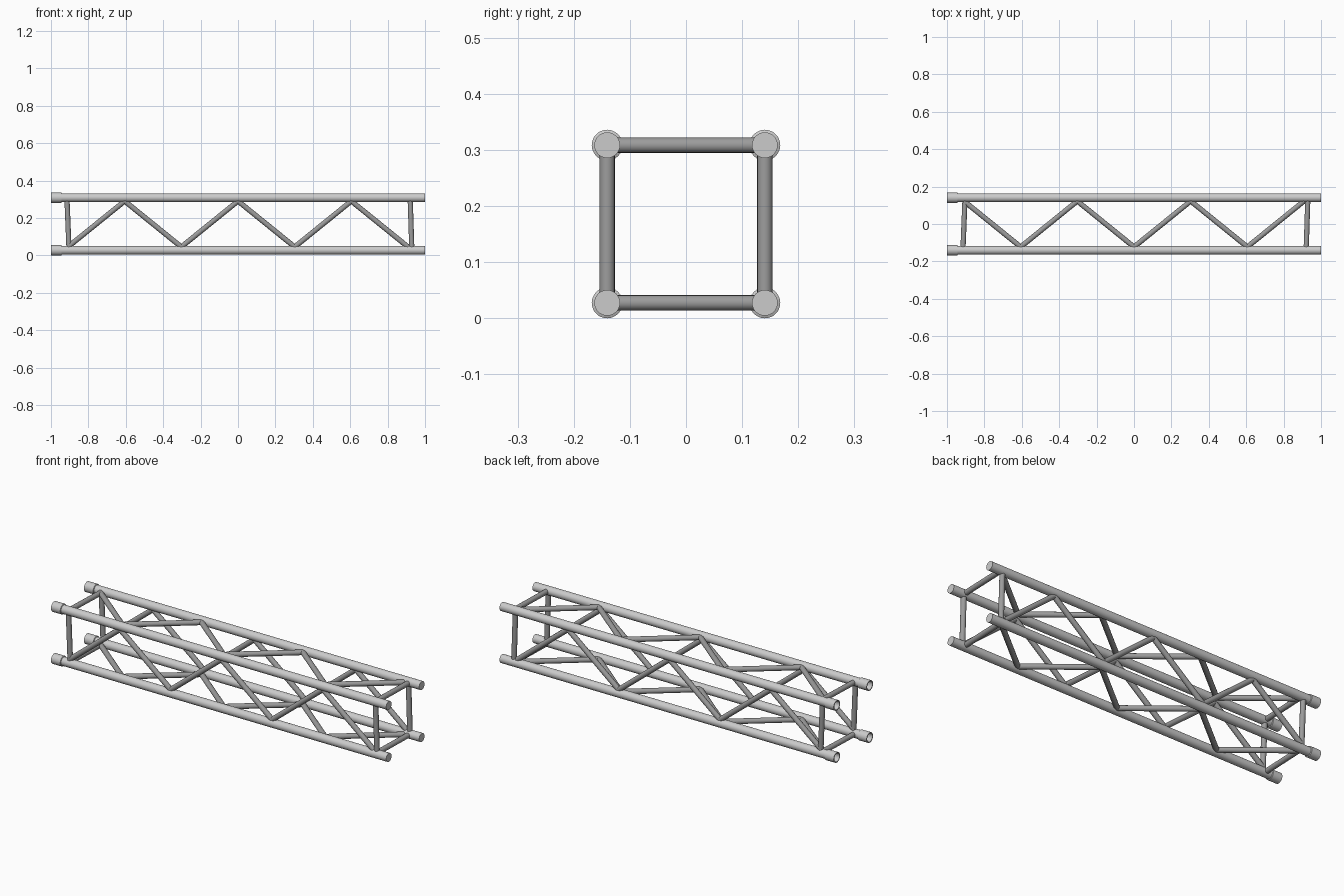
import bpy, bmesh, math
from mathutils import Vector

if "Cube" in bpy.data.objects:
    bpy.data.objects.remove(bpy.data.objects["Cube"])

H = 0.1405                # half spacing of the chord axes
ZC = 0.168                # height of the truss centre line
R_CHORD, R_SLEEVE, R_BORE, R_BRACE = 0.0230, 0.0275, 0.0225, 0.0138
STEP = 0.303              # brace node spacing along x
REACH = H - 0.018         # brace ends sit just inside the chord skin


def grey(name, v):
    mat = bpy.data.materials.new(name)
    mat.diffuse_color = (v, v, v, 1)
    mat.use_nodes = True
    mat.node_tree.nodes["Principled BSDF"].inputs["Base Color"].default_value = mat.diffuse_color
    return mat


CHORD_METAL = grey("chord_metal", 0.54)
BRACE_METAL = grey("brace_metal", 0.33)


def finish(bm, name, mat):
    bmesh.ops.recalc_face_normals(bm, faces=bm.faces)
    mesh = bpy.data.meshes.new(name)
    bm.to_mesh(mesh)
    bm.free()
    mesh.materials.append(mat)
    ob = bpy.data.objects.new(name, mesh)
    bpy.context.collection.objects.link(ob)
    bpy.context.view_layer.objects.active = ob
    ob.select_set(True)
    bpy.ops.object.shade_smooth_by_angle(angle=math.radians(35))
    ob.select_set(False)
    return ob


def lathe_x(name, profile, y, z, sides=32):
    """Revolve (x, radius) points about an axis parallel to x, capping both ends."""
    bm = bmesh.new()
    rings = []
    for x, r in profile:
        rings.append([bm.verts.new((x, y + r * math.cos(2 * math.pi * i / sides),
                                    z + r * math.sin(2 * math.pi * i / sides)))
                      for i in range(sides)])
    for a, b in zip(rings, rings[1:]):
        for i in range(sides):
            j = (i + 1) % sides
            bm.faces.new((a[i], a[j], b[j], b[i]))
    bm.faces.new(rings[0])
    bm.faces.new(rings[-1])
    return finish(bm, name, CHORD_METAL)


def rod(name, a, b, r=R_BRACE, sides=16):
    a, b = Vector(a), Vector(b)
    bm = bmesh.new()
    bmesh.ops.create_cone(bm, cap_ends=True, segments=sides, radius1=r, radius2=r,
                          depth=(b - a).length)
    ob = finish(bm, name, BRACE_METAL)
    ob.location = (a + b) / 2
    ob.rotation_euler = (b - a).to_track_quat('Z', 'Y').to_euler()
    return ob


# Four chords, each with an open socket sleeve at the left end
chord_profile = [(-0.945, R_BORE), (-1.0, R_BORE), (-1.0, R_SLEEVE),
                 (-0.945, R_SLEEVE), (-0.943, R_CHORD), (1.0, R_CHORD)]
for sy, side in ((-1, "front"), (1, "back")):
    for sz, level in ((-1, "bottom"), (1, "top")):
        lathe_x(f"chord_{side}_{level}", chord_profile, sy * H, ZC + sz * H)

# Lacing on the four sides: u runs across each side between its two chords
sides = {
    "front": lambda x, u: (x, -H, ZC + u),
    "back": lambda x, u: (x, H, ZC + u),
    "bottom": lambda x, u: (x, -u, ZC - H),
    "top": lambda x, u: (x, -u, ZC + H),
}
for side, place in sides.items():
    # zigzag diagonals
    for k in range(6):
        s = -1 if k % 2 == 0 else 1
        x = -3 * STEP + k * STEP
        rod(f"diagonal_{side}_{k}", place(x, s * REACH), place(x + STEP, -s * REACH))
    # slightly leaning end posts
    rod(f"end_post_{side}_left", place(-0.904, -REACH), place(-0.914, REACH))
    rod(f"end_post_{side}_right", place(0.929, -REACH), place(0.921, REACH))
